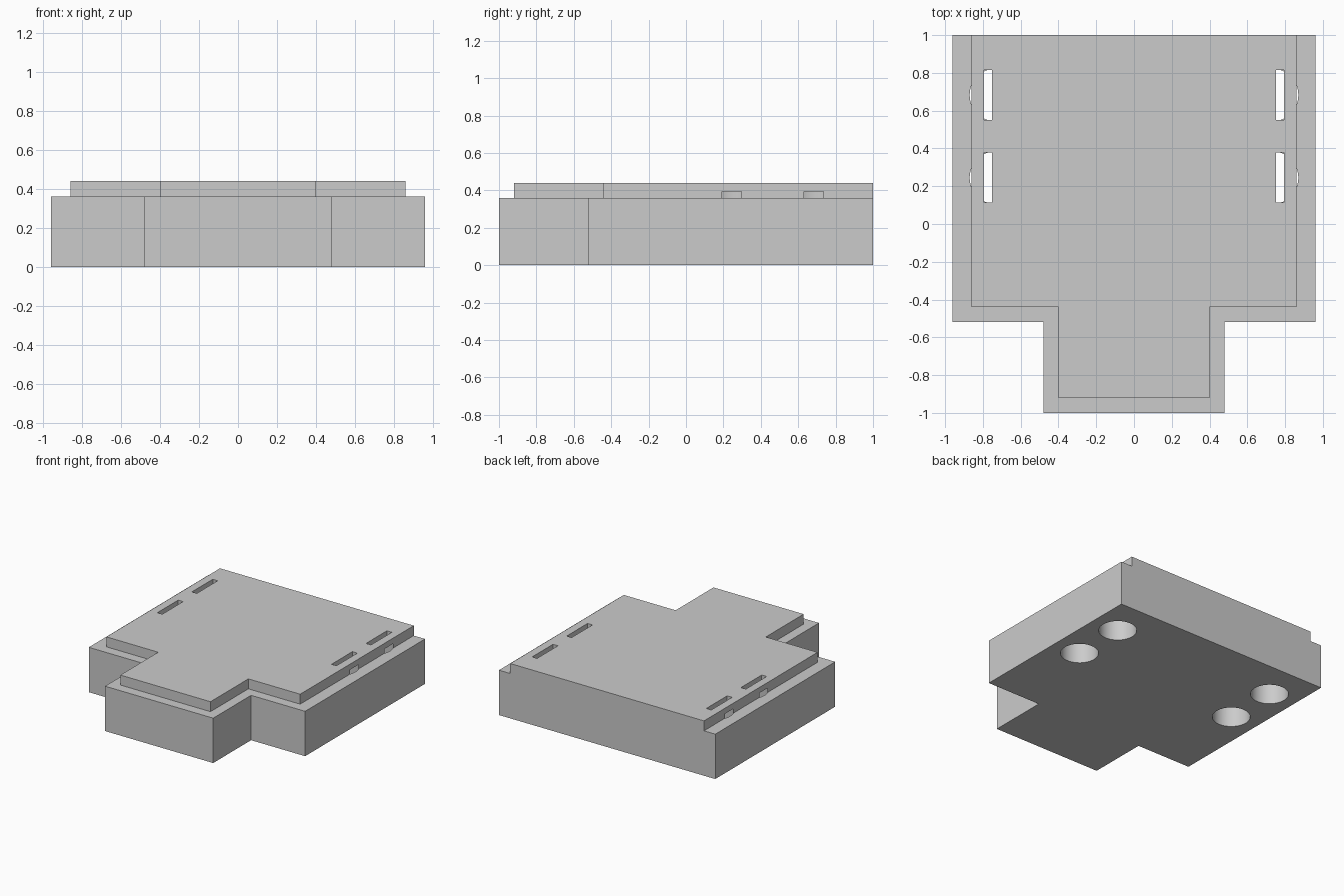
import bpy
import bmesh

cube = bpy.data.objects.get("Cube")
if cube:
    bpy.data.objects.remove(cube, do_unlink=True)

grey = bpy.data.materials.new("light_grey")
grey.use_nodes = True
GREY = (0.6, 0.6, 0.6, 1)
grey.diffuse_color = GREY
grey.node_tree.nodes["Principled BSDF"].inputs["Base Color"].default_value = GREY


def add_object(name, bm):
    bmesh.ops.recalc_face_normals(bm, faces=bm.faces)
    mesh = bpy.data.meshes.new(name)
    bm.to_mesh(mesh)
    bm.free()
    mesh.materials.append(grey)
    obj = bpy.data.objects.new(name, mesh)
    bpy.context.collection.objects.link(obj)
    return obj


def prism(name, half_outline, z0, z1):
    """Extrude an outline mirrored across x = 0."""
    outline = half_outline + [(-x, y) for x, y in reversed(half_outline)]
    bm = bmesh.new()
    face = bm.faces.new([bm.verts.new((x, y, z0)) for x, y in outline])
    top = bmesh.ops.extrude_face_region(bm, geom=[face])["geom"]
    verts = [v for v in top if isinstance(v, bmesh.types.BMVert)]
    bmesh.ops.translate(bm, verts=verts, vec=(0, 0, z1 - z0))
    return add_object(name, bm)


def cylinder(name, x, y, radius, z0, z1):
    bm = bmesh.new()
    bmesh.ops.create_cone(bm, cap_ends=True, segments=64, radius1=radius,
                          radius2=radius, depth=z1 - z0)
    bmesh.ops.translate(bm, verts=bm.verts, vec=(x, y, (z0 + z1) / 2))
    return add_object(name, bm)


def box(name, x, y, size, z0, z1):
    bm = bmesh.new()
    bmesh.ops.create_cube(bm, size=1)
    bmesh.ops.scale(bm, verts=bm.verts, vec=(size[0], size[1], z1 - z0))
    bmesh.ops.translate(bm, verts=bm.verts, vec=(x, y, (z0 + z1) / 2))
    return add_object(name, bm)


def combine(target, tool, operation):
    """Apply a boolean and discard the tool object."""
    tool.hide_render = True
    mod = target.modifiers.new(operation.lower(), "BOOLEAN")
    mod.operation = operation
    mod.solver = "EXACT"
    mod.object = tool
    bpy.context.view_layer.objects.active = target
    bpy.ops.object.modifier_apply(modifier=mod.name)
    bpy.data.objects.remove(tool, do_unlink=True)


# T-shaped block with a smaller raised step, flush at the back
LEDGE, TOP, CAVITY_TOP = 0.36, 0.44, 0.395
block = prism("stepped_block", [(0.48, -1), (0.48, -0.52), (0.96, -0.52), (0.96, 1)], 0, LEDGE)
step = prism("raised_step", [(0.4, -0.92), (0.4, -0.44), (0.86, -0.44), (0.86, 1)], LEDGE, TOP)
combine(block, step, "UNION")

# Round pockets from below, breaking out through the step's side, with slots above
for side in (-1, 1):
    for y in (0.245, 0.683):
        pocket = cylinder("pocket_cutter", side * 0.73, y, 0.14, -0.1, CAVITY_TOP)
        combine(block, pocket, "DIFFERENCE")
        slot = box("slot_cutter", side * 0.773, y, (0.044, 0.265), CAVITY_TOP - 0.002, TOP + 0.1)
        combine(block, slot, "DIFFERENCE")

# Smooth pocket walls, crisp edges elsewhere
bpy.ops.object.select_all(action="DESELECT")
block.select_set(True)
bpy.context.view_layer.objects.active = block
bpy.ops.object.shade_smooth_by_angle()
